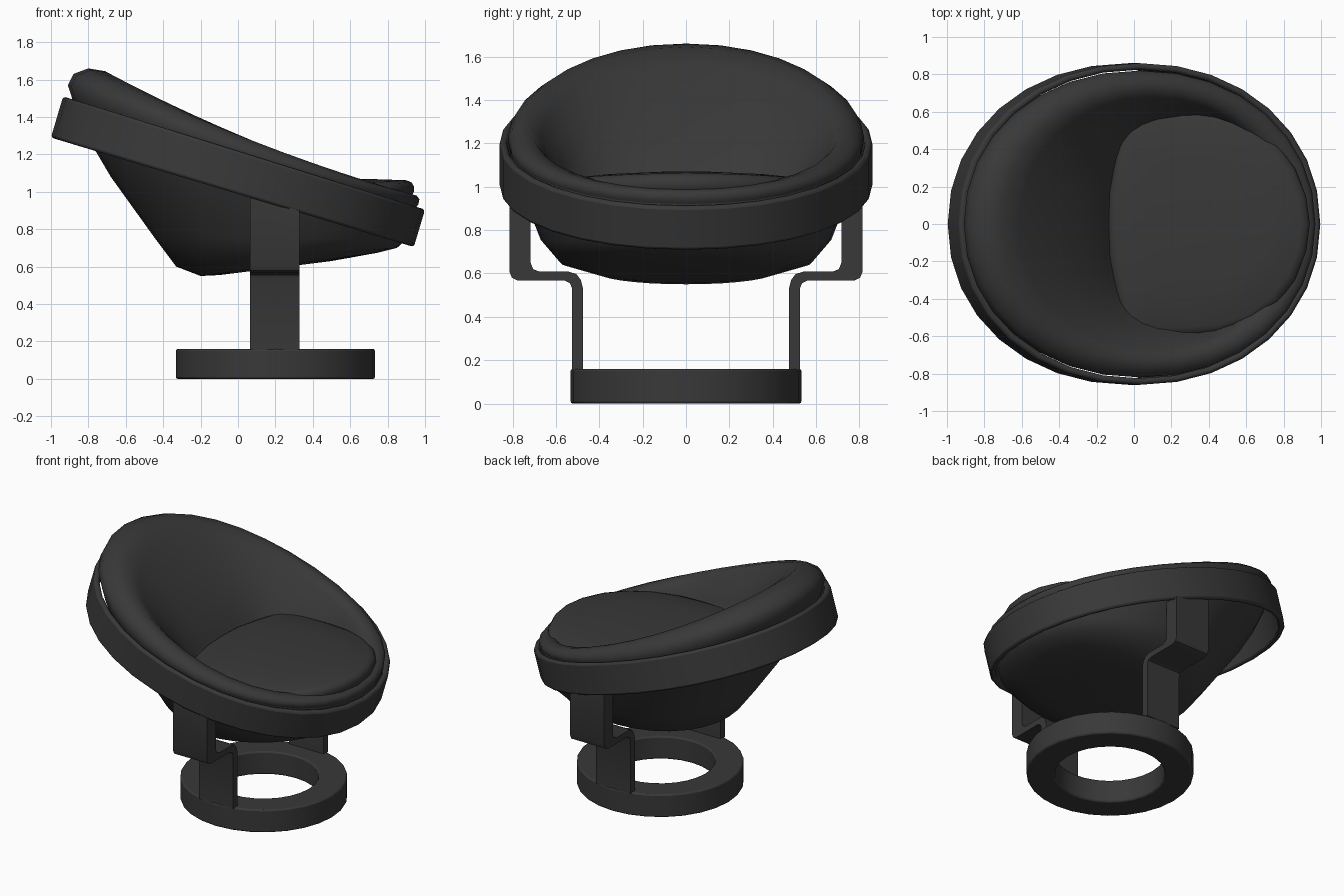
import bpy, bmesh, math

if "Cube" in bpy.data.objects:
    bpy.data.objects.remove(bpy.data.objects["Cube"])

dark = bpy.data.materials.new("dark_grey")
dark.diffuse_color = (0.04, 0.04, 0.04, 1)
dark.use_nodes = True
dark.node_tree.nodes["Principled BSDF"].inputs["Base Color"].default_value = dark.diffuse_color


def finish(name, verts, faces, angle=35, bevel=0):
    mesh = bpy.data.meshes.new(name)
    mesh.from_pydata(verts, [], faces)
    bm = bmesh.new()
    bm.from_mesh(mesh)
    bmesh.ops.recalc_face_normals(bm, faces=bm.faces)
    bm.to_mesh(mesh)
    bm.free()
    mesh.materials.append(dark)
    ob = bpy.data.objects.new(name, mesh)
    bpy.context.collection.objects.link(ob)
    if bevel:
        m = ob.modifiers.new("soft_edges", 'BEVEL')
        m.width = bevel
        m.segments = 2
        m.limit_method = 'ANGLE'
        m.angle_limit = math.radians(40)
    bpy.ops.object.select_all(action='DESELECT')
    ob.select_set(True)
    bpy.context.view_layer.objects.active = ob
    bpy.ops.object.shade_smooth_by_angle(angle=math.radians(angle))
    return ob


def loft(name, loops, cap_start=False, cap_end=False, closed=False, angle=35, bevel=0):
    n = len(loops[0])
    verts = [p for loop in loops for p in loop]
    faces = []
    count = len(loops)
    for r in range(count if closed else count - 1):
        a, b = r * n, ((r + 1) % count) * n
        faces += [(a + i, a + (i + 1) % n, b + (i + 1) % n, b + i) for i in range(n)]
    if cap_start:
        faces.append(tuple(range(n)))
    if cap_end:
        faces.append(tuple(range((count - 1) * n, count * n)))
    return finish(name, verts, faces, angle, bevel)


def tilted_loop(lx, lz, rx, rz, ry, sag=0, power=0.96, n=32):
    """Oval through a rear (left) and a front (right) point, half width ry.
    power below 1 squares off the rear half."""
    out = []
    for i in range(n):
        t = 2 * math.pi * i / n
        c, s = math.cos(t), math.sin(t)
        p = power if c < 0 else 0.96
        c = math.copysign(abs(c) ** p, c)
        s = math.copysign(abs(s) ** p, s)
        out.append(((lx + rx) / 2 + c * (rx - lx) / 2, s * ry,
                    (lz + rz) / 2 + c * (rz - lz) / 2 - sag * s * s))
    return out


# Tilted hoop around the seat
loft("hoop", [tilted_loop(*r) for r in (
    (-1.00, 1.29, 0.94, 0.705, 0.86), (-0.935, 1.51, 1.00, 0.905, 0.86),
    (-0.895, 1.498, 0.962, 0.917, 0.825), (-0.96, 1.278, 0.902, 0.717, 0.825))],
    closed=True, bevel=0.014)

# Bowl shaped shell under the cushion
loft("shell", [tilted_loop(*r) for r in (
    (-0.10, 0.555, 0.50, 0.63, 0.30),
    (-0.20, 0.55, 0.75, 0.675, 0.42),
    (-0.33, 0.60, 0.85, 0.70, 0.58),
    (-0.45, 0.76, 0.905, 0.75, 0.67),
    (-0.68, 1.08, 0.94, 0.84, 0.75),
    (-0.78, 1.25, 0.95, 0.88, 0.80),
    (-0.88, 1.46, 0.955, 0.92, 0.815))], cap_start=True, angle=50)

# Padded back cushion with rounded rim
loft("back_cushion", [tilted_loop(*r) for r in (
    (-0.88, 1.46, 0.955, 0.92, 0.815, 0.00),
    (-0.89, 1.51, 0.965, 0.935, 0.82, 0.015),
    (-0.91, 1.57, 0.97, 0.96, 0.82, 0.03),
    (-0.88, 1.63, 0.955, 0.98, 0.80, 0.04),
    (-0.80, 1.66, 0.92, 0.99, 0.76, 0.045),
    (-0.71, 1.645, 0.87, 0.99, 0.71, 0.045),
    (-0.61, 1.565, 0.83, 0.97, 0.67, 0.05, 0.94),
    (-0.43, 1.39, 0.80, 0.94, 0.62, 0.05, 0.88),
    (-0.27, 1.22, 0.78, 0.90, 0.58, 0.03, 0.78),
    (-0.15, 1.06, 0.76, 0.86, 0.55, 0.02, 0.68),
    (-0.08, 0.92, 0.72, 0.82, 0.47, 0.00, 0.68))], cap_end=True, angle=60)

# Puffy seat pad: rounded outline, flat towards the back, domed sideways
half = [(0.94, 0), (0.92, 0.15), (0.86, 0.30), (0.77, 0.42), (0.62, 0.53), (0.45, 0.585),
        (0.28, 0.60), (0.10, 0.60), (-0.02, 0.58), (-0.07, 0.50), (-0.10, 0.34),
        (-0.13, 0.17), (-0.135, 0)]
outline = half + [(x, -y) for x, y in half[-2:0:-1]]
loft("seat_pad", [[(0.4 + (x - 0.4) * s, y * s, z - 0.08 * (y * s) ** 2) for x, y in outline]
                  for s, z in (
    (0.90, 0.95), (0.97, 0.97), (1.0, 1.00), (1.0, 1.03), (0.975, 1.052),
    (0.92, 1.062), (0.6, 1.068), (0.2, 1.07))], True, True, angle=60)

# Cranked side supports, one per side, cut to the slope of the hoop at the top
section = [(0.475, 0.155), (0.475, 0.53), (0.485, 0.57), (0.505, 0.597), (0.54, 0.608),
           (0.675, 0.608), (0.705, 0.62), (0.717, 0.65), (0.717, 0.98),
           (0.815, 0.98), (0.815, 0.61), (0.803, 0.58), (0.775, 0.567),
           (0.56, 0.567), (0.535, 0.555), (0.525, 0.53), (0.525, 0.155)]
for side, label in ((1, "back"), (-1, "front")):
    loft(label + "_support",
         [[(x, side * y, z - (drop if z > 0.9 else 0)) for y, z in section]
          for x, drop in ((0.065, 0), (0.33, 0.08))], True, True, angle=40)


# Ring base on the floor
def circle(r, z, n=28):
    return [(0.2 + r * math.cos(2 * math.pi * i / n), r * math.sin(2 * math.pi * i / n), z)
            for i in range(n)]


loft("base_ring", [circle(0.532, 0), circle(0.532, 0.16), circle(0.35, 0.16), circle(0.35, 0)],
     closed=True, bevel=0.01)
